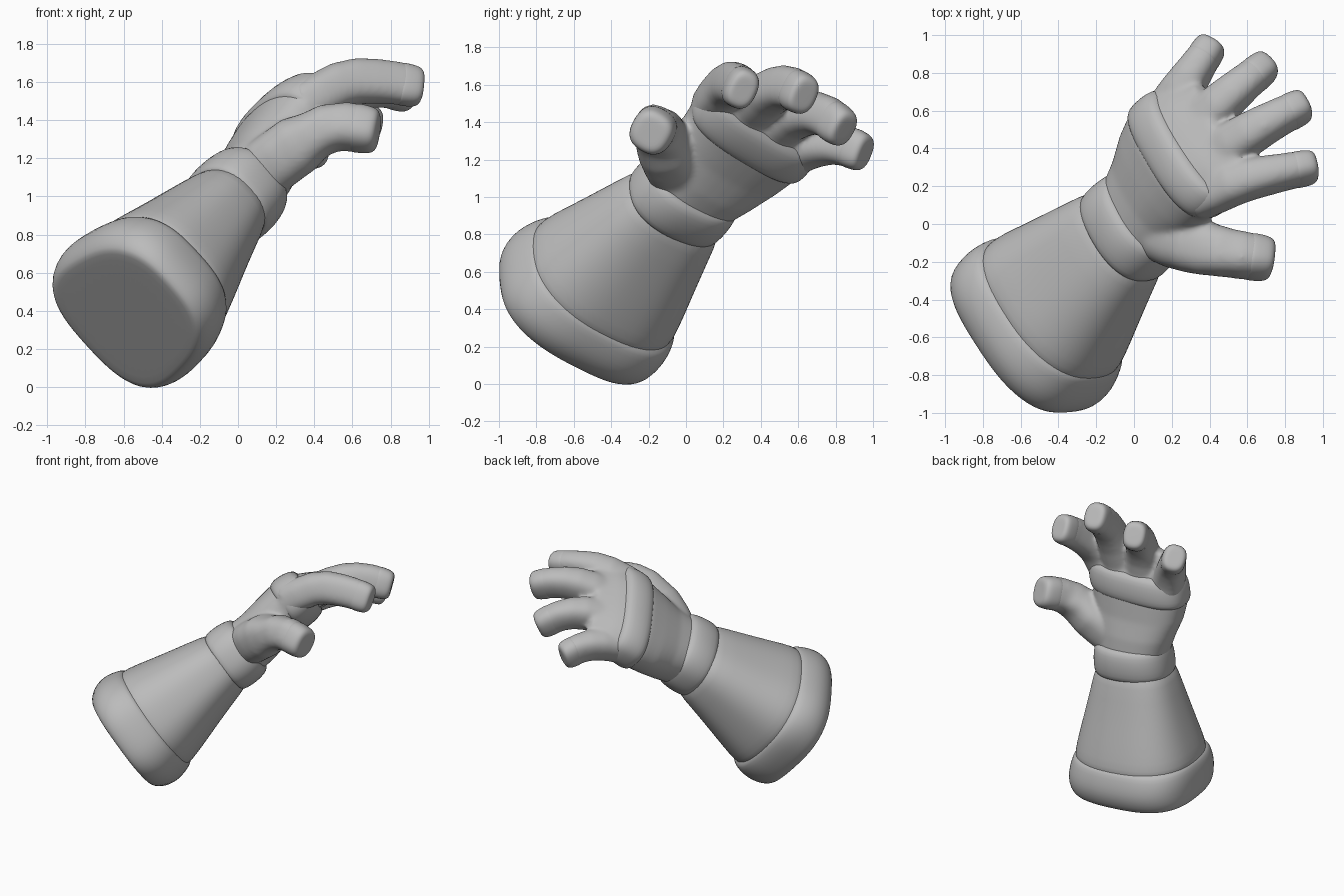
import bpy, bmesh
from math import cos, sin, pi
from mathutils import Vector

cube = bpy.data.objects.get("Cube")
if cube:
    bpy.data.objects.remove(cube, do_unlink=True)

grey = bpy.data.materials.new("plain grey")
grey.use_nodes = True
grey.diffuse_color = (0.5, 0.5, 0.5, 1)
grey.node_tree.nodes["Principled BSDF"].inputs["Base Color"].default_value = (0.5, 0.5, 0.5, 1)

# Arm frame: along the forearm, across the hand (little finger to thumb), back of the hand
BASE = Vector((-0.57, -0.59, 0.39))
ALONG = Vector((1, 1, 1)).normalized()
ACROSS = Vector((0.46, -0.81, 0.35))
ACROSS = (ACROSS - ALONG * ACROSS.dot(ALONG)).normalized()
BACK = ACROSS.cross(ALONG)


def ring(centre, x_axis, y_axis, power=2.4, taper=0.0, skew=Vector(), sides=40):
    """Points of a rounded section; taper thins it toward +x, skew slants it."""
    points = []
    for i in range(sides):
        c, s = cos(2 * pi * i / sides), sin(2 * pi * i / sides)
        u = abs(c) ** (2 / power) * (1 if c > 0 else -1)
        v = abs(s) ** (2 / power) * (1 if s > 0 else -1)
        points.append(centre + x_axis * u + y_axis * v * (1 - taper * u) + skew * u)
    return points


def loft(bm, rings):
    """Skin a closed solid over a list of rings."""
    loops = [[bm.verts.new(p) for p in r] for r in rings]
    n = len(loops[0])
    for a, b in zip(loops, loops[1:]):
        for i in range(n):
            j = (i + 1) % n
            bm.faces.new((a[i], a[j], b[j], b[i]))
    bm.faces.new(loops[0])
    bm.faces.new(loops[-1])


def finish(name, bm, subdivide=True):
    bmesh.ops.recalc_face_normals(bm, faces=bm.faces[:])
    mesh = bpy.data.meshes.new(name)
    bm.to_mesh(mesh)
    bm.free()
    mesh.materials.append(grey)
    for face in mesh.polygons:
        face.use_smooth = True
    obj = bpy.data.objects.new(name, mesh)
    bpy.context.collection.objects.link(obj)
    if subdivide:
        mod = obj.modifiers.new("soften", "SUBSURF")
        mod.levels = mod.render_levels = 1
    return obj


def arm_rings(sections, power=2.4, taper=0.0, roll=0.0, slant=0.0):
    """Sections are (distance, shift across, shift back, half width, half depth)."""
    x = ACROSS * cos(roll) + BACK * sin(roll)
    y = BACK * cos(roll) - ACROSS * sin(roll)
    return [ring(BASE + ALONG * t + ACROSS * cw + BACK * cn, x * a, y * b,
                 power, taper, ALONG * slant * a)
            for t, cw, cn, a, b in sections]


def part(name, rings):
    bm = bmesh.new()
    loft(bm, rings)
    return finish(name, bm)


# Flared forearm sleeve
part("sleeve", arm_rings([
    (0.15, 0, 0, 0.45, 0.385), (0.25, 0, 0.005, 0.47, 0.41), (0.34, 0, 0.01, 0.452, 0.39),
    (0.48, 0, 0.015, 0.412, 0.35), (0.65, 0, 0.025, 0.365, 0.302),
    (0.87, 0, 0.035, 0.305, 0.245), (1.02, 0, 0.035, 0.26, 0.2)],
    power=2.5, taper=0.08))

# Thick rolled cuff with a flat end
part("cuff", arm_rings([
    (-0.03, 0.012, -0.005, 0.37, 0.3), (-0.03, 0.012, -0.005, 0.452, 0.378),
    (-0.022, 0.012, -0.005, 0.477, 0.4), (0.02, 0.012, 0, 0.5, 0.432),
    (0.09, 0.012, 0.002, 0.505, 0.452), (0.16, 0.005, 0.004, 0.499, 0.446),
    (0.22, 0, 0.005, 0.484, 0.428), (0.265, 0, 0.005, 0.467, 0.408), (0.285, 0, 0.005, 0.42, 0.36)],
    power=2.75, taper=0.1))

# Wrist band
part("wrist_band", arm_rings([
    (0.89, 0, 0.035, 0.26, 0.2), (0.9, 0, 0.035, 0.29, 0.233), (0.935, 0, 0.035, 0.297, 0.246),
    (1.02, 0, 0.035, 0.295, 0.249), (1.095, 0, 0.035, 0.284, 0.236),
    (1.13, 0, 0.035, 0.272, 0.215), (1.14, 0, 0.035, 0.23, 0.17)]))

# Knuckle band, slanted across the hand
part("knuckle_band", arm_rings([
    (1.48, -0.06, 0.095, 0.34, 0.15), (1.49, -0.06, 0.095, 0.372, 0.185),
    (1.52, -0.06, 0.098, 0.388, 0.203), (1.58, -0.055, 0.1, 0.392, 0.207),
    (1.65, -0.055, 0.1, 0.388, 0.196), (1.705, -0.05, 0.1, 0.374, 0.175),
    (1.72, -0.05, 0.1, 0.33, 0.12)], power=2.7, roll=0.07, slant=0.08))


def spline(points, u):
    """Smooth curve through four points, u from 0 to 1."""
    p = [Vector(q) for q in points]
    p = [2 * p[0] - p[1]] + p + [2 * p[-1] - p[-2]]
    k = min(int(u * 3), 2)
    f = u * 3 - k
    a, b, c, d = p[k:k + 4]
    return 0.5 * (2 * b + (c - a) * f + (2 * a - 5 * b + 4 * c - d) * f ** 2
                  + (3 * b - a - 3 * c + d) * f ** 3)


def finger_rings(path, wide, deep, steps):
    """Steps are (place on the path, width scale, depth scale)."""
    rings = []
    for u, sw, sd in steps:
        low, high = max(u - 0.02, 0), min(u + 0.02, 1)
        way = (spline(path, high) - spline(path, low)).normalized()
        side = (ACROSS - way * ACROSS.dot(way)).normalized()
        up = side.cross(way)
        rings.append(ring(spline(path, u), side * wide * sw, up * deep * sd, 2.5, sides=24))
    return rings


# Centre line, half width and half depth of every finger
fingers = {
    "index": ([(0.33, 0.13, 1.47), (0.55, 0.22, 1.59), (0.76, 0.268, 1.602), (0.965, 0.305, 1.57)],
              0.087, 0.112),
    "middle": ([(0.33, 0.29, 1.42), (0.55, 0.44, 1.55), (0.73, 0.545, 1.585), (0.915, 0.635, 1.54)],
               0.091, 0.113),
    "ring": ([(0.26, 0.42, 1.33), (0.4, 0.58, 1.43), (0.555, 0.72, 1.445), (0.715, 0.85, 1.355)],
             0.091, 0.11),
    "little": ([(0.13, 0.5, 1.2), (0.22, 0.66, 1.27), (0.32, 0.81, 1.285), (0.42, 0.96, 1.23)],
               0.089, 0.108),
    "thumb": ([(0.15, -0.05, 1.15), (0.33, -0.115, 1.28), (0.51, -0.155, 1.365), (0.735, -0.19, 1.34)],
              0.117, 0.122),
}

# Hand with fingers, fused into one smooth skin
bm = bmesh.new()
loft(bm, arm_rings([
    (0.95, 0, 0.035, 0.24, 0.18), (1.1, -0.01, 0.035, 0.27, 0.2), (1.22, -0.03, 0.045, 0.30, 0.195),
    (1.36, -0.05, 0.075, 0.345, 0.19), (1.5, -0.06, 0.095, 0.375, 0.192),
    (1.65, -0.05, 0.1, 0.375, 0.172), (1.76, -0.03, 0.1, 0.355, 0.12),
    (1.9, -0.02, 0.06, 0.29, 0.08)], roll=0.05, slant=0.07))
for name, (path, wide, deep) in fingers.items():
    root = 1.3 if name == "thumb" else 1.08
    body = [(0, 1.3, root), (0.15, 1.35, root), (0.3, 1.3, root), (0.45, 1.22, 1.08),
            (0.6, 1.13, 1.05), (0.75, 1.04, 1.02), (0.85, 1, 1), (0.92, 0.9, 0.9)]
    loft(bm, finger_rings(path, wide, deep, body))
hand = finish("hand", bm, subdivide=False)
fuse = hand.modifiers.new("fuse", "REMESH")
fuse.mode = "VOXEL"
fuse.voxel_size = 0.013
fuse.use_smooth_shade = True
relax = hand.modifiers.new("relax", "SMOOTH")
relax.factor = 0.5
relax.iterations = 18

# Blunt fingertip caps
profile = [(0.8, 0.85), (0.805, 0.98), (0.83, 1.02), (0.9, 1.0), (0.955, 0.95),
           (0.985, 0.84), (1.0, 0.66), (1.0, 0.4)]
for name, (path, wide, deep) in fingers.items():
    part(name + "_tip", finger_rings(path, wide, deep, [(u, s, s) for u, s in profile]))
